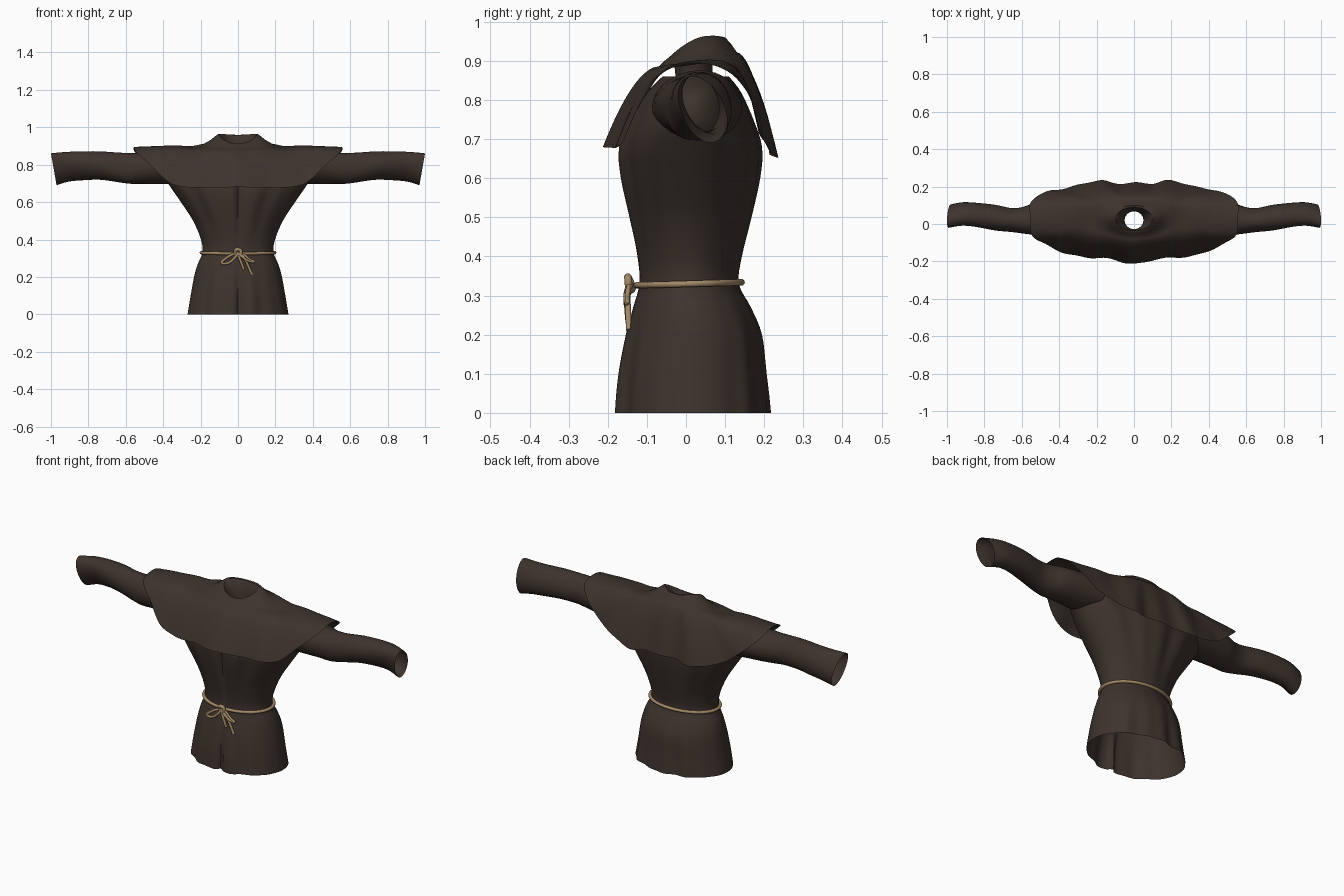
import bpy, bmesh, math
from mathutils import Vector

if "Cube" in bpy.data.objects:
    bpy.data.objects.remove(bpy.data.objects["Cube"])


def material(name, col):
    m = bpy.data.materials.new(name)
    m.diffuse_color = (*col, 1)
    m.use_nodes = True
    m.node_tree.nodes["Principled BSDF"].inputs["Base Color"].default_value = m.diffuse_color
    return m


CLOTH = material("dark brown cloth", (0.047, 0.033, 0.026))
ROPE = material("tan rope", (0.36, 0.25, 0.135))


def smooth_path(pts, steps, closed=False):
    """Catmull-Rom resampling of points of any dimension."""
    n, out = len(pts), []
    get = (lambda i: pts[i % n]) if closed else (lambda i: pts[max(0, min(n - 1, i))])
    for i in range(n if closed else n - 1):
        for k in range(steps):
            t = k / steps
            out.append([0.5 * (2 * b + (c - a) * t + (2 * a - 5 * b + 4 * c - d) * t * t
                               + (3 * b - a - 3 * c + d) * t ** 3)
                        for a, b, c, d in zip(get(i - 1), get(i), get(i + 1), get(i + 2))])
    if not closed:
        out.append(list(pts[-1]))
    return out


def finish(ob, mat, angle=50):
    ob.data.materials.append(mat)
    bpy.ops.object.select_all(action='DESELECT')
    ob.select_set(True)
    bpy.context.view_layer.objects.active = ob
    bpy.ops.object.shade_smooth_by_angle(angle=math.radians(angle))


def loft(name, rings, mat):
    bm = bmesh.new()
    vs = [[bm.verts.new(p) for p in r] for r in rings]
    for a, b in zip(vs, vs[1:]):
        for i in range(len(a)):
            j = (i + 1) % len(a)
            bm.faces.new((a[i], a[j], b[j], b[i]))
    bmesh.ops.recalc_face_normals(bm, faces=bm.faces[:])
    me = bpy.data.meshes.new(name)
    bm.to_mesh(me)
    bm.free()
    ob = bpy.data.objects.new(name, me)
    bpy.context.collection.objects.link(ob)
    finish(ob, mat)


def cord(name, pts, radius, closed=False):
    cu = bpy.data.curves.new(name, 'CURVE')
    cu.dimensions = '3D'
    cu.bevel_depth, cu.bevel_resolution, cu.use_fill_caps = radius, 3, True
    path = smooth_path(pts, 6, closed)
    sp = cu.splines.new('POLY')
    sp.points.add(len(path) - 1)
    for p, co in zip(sp.points, path):
        p.co = (*co, 1)
    sp.use_cyclic_u = closed
    ob = bpy.data.objects.new(name, cu)
    bpy.context.collection.objects.link(ob)
    bpy.ops.object.select_all(action='DESELECT')
    ob.select_set(True)
    bpy.context.view_layer.objects.active = ob
    bpy.ops.object.convert(target='MESH')
    finish(bpy.context.object, ROPE)


# Robe body: height, half width, front y, back y
body = [(0, .27, -.18, .212), (.1, .253, -.172, .202), (.2, .235, -.155, .192),
        (.27, .215, -.136, .165), (.33, .19, -.12, .135), (.4, .198, -.125, .142),
        (.5, .24, -.145, .165), (.6, .305, -.165, .185), (.68, .36, -.17, .19),
        (.75, .40, -.145, .17), (.82, .38, -.10, .14), (.86, .28, -.06, .11)]
rings, N = [], 120
for z, w, f, b in smooth_path(body, 4):
    ring = []
    # folds fade out at the cinched waist and under the cape
    amp = .045 * min(1, abs(z - .33) / .28) * (1 if z < .65 else max(0, (.86 - z) / .21))
    for i in range(N):
        a = 2 * math.pi * i / N
        c, s = math.cos(a), math.sin(a)
        k = 1 + amp * s * s * (.6 * math.sin(9 * a + .8) + .5 * math.sin(15 * a + 2))
        x = w * c * k
        y = (f + b) / 2 + (b - f) / 2 * s * k
        if s < 0 and z < .7:            # front centre crease
            y += .5 * amp * math.exp(-((x - .005) / .012) ** 2)
        ring.append((x, y, z))
    rings.append(ring)
loft("robe_body", rings, CLOTH)

# Sleeves: x, centre y, centre z, radius y, radius z
sleeve = [(.30, .03, .785, .115, .09), (.42, .03, .783, .105, .085), (.52, .028, .782, .09, .083),
          (.58, .02, .78, .074, .082), (.65, .02, .785, .064, .079), (.75, .035, .795, .068, .076),
          (.85, .05, .795, .063, .077), (.93, .054, .79, .06, .079), (1.0, .042, .776, .058, .085)]
for side, label in ((-1, "left"), (1, "right")):
    rings = []
    for x, yc, zc, ry, rz in smooth_path(sleeve, 4):
        ring = []
        out = max(0, (x - .6) / .4)
        for i in range(32):
            a = 2 * math.pi * i / 32
            k = 1 + .02 * math.sin(3 * a + 14 * x)
            dz = rz * k * math.sin(a)
            ring.append((side * (x - out * .015 * (1 - math.sin(a))),
                         yc + ry * k * math.cos(a) - .28 * out * dz, zc + dz))
        rings.append(ring)
    loft(label + "_sleeve", rings, CLOTH)

# Cape: half hem from front centre over the shoulder to back centre, mirrored
half = [(0, -.215, .68), (.12, -.188, .678), (.25, -.178, .68), (.36, -.16, .70),
        (.46, -.115, .79), (.545, -.062, .868), (.555, .03, .895), (.55, .12, .865),
        (.46, .175, .78), (.36, .192, .705), (.2, .232, .655), (.1, .218, .66), (0, .22, .66)]
hem = smooth_path(half + [(-x, y, z) for x, y, z in half[-2:0:-1]], 6, True)
angles = [math.atan2((y - .03) / .2, x / .5) for x, y, z in hem]


def neck_ring(rx, ry, yc, zfun):
    return [Vector((rx * math.cos(a), yc + ry * math.sin(a), zfun(math.cos(a), math.sin(a))))
            for a in angles]


base = neck_ring(.2, .10, .03, lambda c, s: .904 + .018 * s)
rings = []
for step in range(13):
    t = 1 - step / 12
    ring = []
    for h, p, a in zip(hem, base, angles):
        q = p.lerp(Vector(h), t)
        q.z = p.z + (h[2] - p.z) * t ** 1.8
        drape = t * abs(math.sin(a)) * .004
        q.y += drape * math.sin(38 * q.x + 1)
        # shallow dip between the neck and shoulder
        q.z -= .012 * math.exp(-((abs(q.x) - .25) / .05) ** 2) * math.cos(a) ** 2
        ring.append(q)
    rings.append(ring)
# rising collar, rolled rim and neck hole
rings += [neck_ring(.15, .085, .03, lambda c, s: .922 + .022 * s + .006 * c * c),
          neck_ring(.112, .07, .03, lambda c, s: .936 + .024 * s + .022 * c * c),
          neck_ring(.098, .062, .028, lambda c, s: .936 + .023 * s + .022 * c * c),
          neck_ring(.07, .054, .023, lambda c, s: .915 + .02 * s + .008 * c * c),
          neck_ring(.052, .048, .02, lambda c, s: .885 + .01 * s),
          neck_ring(.05, .047, .02, lambda c, s: .86)]
loft("shoulder_cape", rings, CLOTH)

# Rope belt with knot, bow loops and hanging ends
cord("rope_belt", [(.197 * math.cos(a), .008 + .134 * math.sin(a), .33 + .004 * math.sin(a))
                   for a in [2 * math.pi * i / 16 for i in range(16)]], .0085, True)
cord("knot", [(-.014, -.138, .322), (-.01, -.148, .345), (.012, -.148, .343),
              (.014, -.146, .322), (0, -.142, .314)], .010, True)
cord("bow_loop", [(0, -.14, .328), (-.04, -.147, .315), (-.085, -.15, .283), (-.078, -.15, .271),
                  (-.045, -.152, .278), (-.015, -.152, .305), (0, -.146, .325)], .0075)
cord("small_loop", [(0, -.14, .328), (.03, -.147, .32), (.06, -.15, .295), (.085, -.15, .282),
                    (.06, -.153, .284), (.025, -.153, .305), (0, -.146, .325)], .0065)
cord("long_end", [(0, -.146, .328), (.03, -.15, .305), (.052, -.148, .265), (.075, -.146, .212)], .0075)
cord("short_end", [(0, -.146, .328), (.008, -.15, .3), (.022, -.15, .265), (.03, -.148, .238)], .0075)
